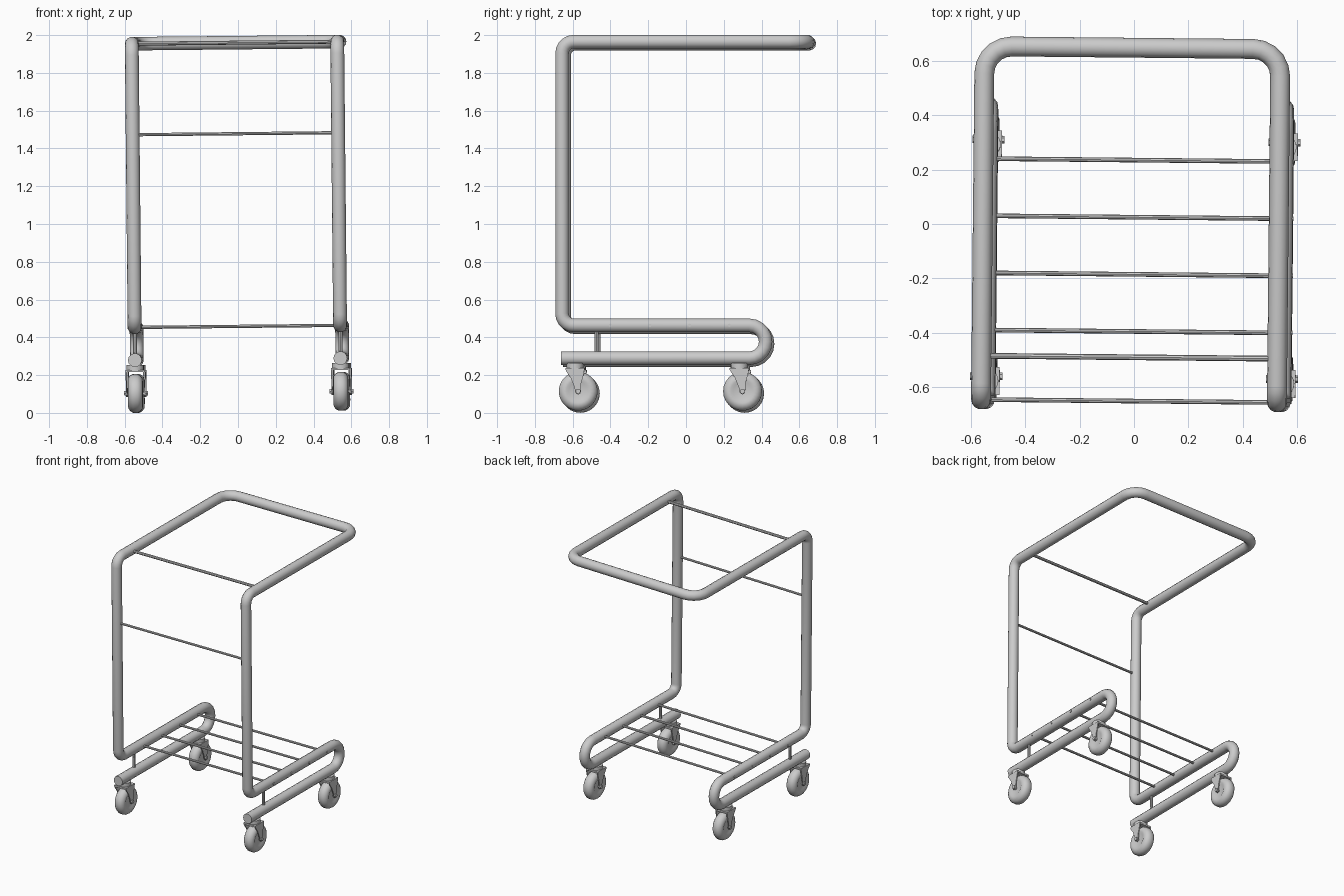
import bpy, bmesh, math
from mathutils import Vector, Matrix

if "Cube" in bpy.data.objects:
    bpy.data.objects.remove(bpy.data.objects["Cube"])

HALF = 0.544           # half spacing of the side tubes
RAIL, SKID, TOP = 0.458, 0.284, 1.96
parts = []


def add_mesh(name, bm, angle=40):
    bmesh.ops.recalc_face_normals(bm, faces=bm.faces)
    me = bpy.data.meshes.new(name)
    bm.to_mesh(me)
    bm.free()
    ob = bpy.data.objects.new(name, me)
    bpy.context.collection.objects.link(ob)
    finish(ob, angle)
    return ob


def finish(ob, angle=40):
    bpy.ops.object.select_all(action='DESELECT')
    ob.select_set(True)
    bpy.context.view_layer.objects.active = ob
    bpy.ops.object.shade_smooth_by_angle(angle=math.radians(angle))
    parts.append(ob)


def fillet(pts, radii, seg):
    """Round the inner corners of a polyline."""
    pts = [Vector(p) for p in pts]
    out = [pts[0]]
    for a, p, b, r in zip(pts, pts[1:], pts[2:], radii):
        u, v = (a - p).normalized(), (b - p).normalized()
        c = p + (u + v) * r          # all corners are right angles
        for i in range(seg + 1):
            t = math.pi / 2 * i / seg
            q = c - v * r * math.cos(t) - u * r * math.sin(t)
            if (q - out[-1]).length > 1e-4:
                out.append(q)
    return out + [pts[-1]]


def tube(name, pts, r, res=4):
    cu = bpy.data.curves.new(name, 'CURVE')
    cu.dimensions = '3D'
    cu.bevel_depth, cu.bevel_resolution, cu.use_fill_caps = r, res, True
    sp = cu.splines.new('POLY')
    sp.points.add(len(pts) - 1)
    for s, p in zip(sp.points, pts):
        s.co = (*p, 1)
    ob = bpy.data.objects.new(name, cu)
    bpy.context.collection.objects.link(ob)
    bpy.ops.object.select_all(action='DESELECT')
    ob.select_set(True)
    bpy.context.view_layer.objects.active = ob
    bpy.ops.object.convert(target='MESH')
    finish(bpy.context.object)


def cylinder_x(bm, x0, x1, r, y, z, n=12):
    m = Matrix.Translation(((x0 + x1) / 2, y, z)) @ Matrix.Rotation(math.pi / 2, 4, 'Y')
    bmesh.ops.create_cone(bm, cap_ends=True, segments=n, radius1=r, radius2=r,
                          depth=x1 - x0, matrix=m)


# One continuous bent tube: skid, U bend, shelf rail, upright, handle, and back
side = [(-0.656, SKID), (0.427, SKID), (0.427, RAIL), (-0.651, RAIL), (-0.651, TOP), (0.648, TOP)]
path = [(-HALF, y, z) for y, z in side] + [(HALF, y, z) for y, z in reversed(side)]
radii = [0.087, 0.087, 0.062, 0.062, 0.1]
tube("frame_tube", fillet(path, radii + radii[::-1], 5), 0.0365, 5)

# Cross bars: four shelf rungs, back rest bar, top bar
for i, y in enumerate((0.235, 0.025, -0.185, -0.395)):
    tube(f"shelf_rung_{i + 1}", [(-0.583, y, RAIL), (0.583, y, RAIL)], 0.0085, 2)
tube("middle_bar", [(-HALF, -0.651, 1.478), (HALF, -0.651, 1.478)], 0.0085, 2)
tube("top_bar", [(-HALF, -0.49, TOP), (HALF, -0.49, TOP)], 0.0105, 2)


def caster(label, x, y):
    z, r = 0.109, 0.103
    # Wheel: lathed profile of (offset along axle, radius)
    prof = [(-0.034, 0), (-0.034, 0.05), (-0.04, 0.062), (-0.038, 0.08), (-0.028, 0.094), (-0.013, r)]
    prof += [(-a, b) for a, b in reversed(prof)]
    bm = bmesh.new()
    vs = [bm.verts.new((x + a, y, z + b)) for a, b in prof]
    es = [bm.edges.new(e) for e in zip(vs, vs[1:])]
    bmesh.ops.spin(bm, geom=vs + es, cent=(x, y, z), axis=(1, 0, 0),
                   angle=2 * math.pi, steps=24, use_merge=True)
    bmesh.ops.remove_doubles(bm, verts=bm.verts, dist=1e-5)
    add_mesh(f"{label}_wheel", bm)

    # Fork: two tapered cheeks joined by a crown plate
    bm = bmesh.new()
    outline = [(-0.068, 0.232), (0.034, 0.232), (0.03, 0.2), (0.016, 0.15), (0.014, 0.1),
               (0.0, 0.09), (-0.014, 0.1), (-0.02, 0.13), (-0.04, 0.18), (-0.064, 0.215)]
    for s in (-1, 1):
        f = bm.faces.new([bm.verts.new((x + s * 0.043, y + a, b)) for a, b in outline])
        g = bmesh.ops.extrude_face_region(bm, geom=[f])["geom"]
        moved = [v for v in g if isinstance(v, bmesh.types.BMVert)]
        bmesh.ops.translate(bm, verts=moved, vec=(s * 0.007, 0, 0))
    m = Matrix.Translation((x, y - 0.017, 0.227)) @ Matrix.Diagonal((0.1, 0.102, 0.012, 1))
    bmesh.ops.create_cube(bm, size=1, matrix=m)
    add_mesh(f"{label}_fork", bm, 30)

    # Swivel head under the tube, and the axle with its nuts
    bm = bmesh.new()
    bmesh.ops.create_cone(bm, cap_ends=True, segments=20, radius1=0.046, radius2=0.046,
                          depth=0.028, matrix=Matrix.Translation((x, y - 0.017, 0.245)))
    add_mesh(f"{label}_swivel", bm)
    bm = bmesh.new()
    cylinder_x(bm, x - 0.053, x + 0.053, 0.009, y, z)
    for s in (-1, 1):
        cylinder_x(bm, x + s * 0.0545 - 0.0045, x + s * 0.0545 + 0.0045, 0.014, y, z, 6)
    add_mesh(f"{label}_axle", bm)


# Posts between skid and rail, and the four casters
for name, x in (("left", -HALF), ("right", HALF)):
    tube(f"{name}_post", [(x, -0.468, SKID), (x, -0.468, RAIL)], 0.0105, 2)
    caster(f"{name}_front", x, -0.565)
    caster(f"{name}_back", x, 0.305)

# The whole cart leans and turns very slightly
pivot = Matrix.Translation((0, 0, 0.75))
lean = (pivot @ Matrix.Rotation(-0.01, 4, 'Z') @ Matrix.Rotation(-0.01, 4, 'Y') @ pivot.inverted())
for ob in parts:
    ob.data.transform(lean @ ob.matrix_world)
    ob.matrix_world = Matrix.Identity(4)
